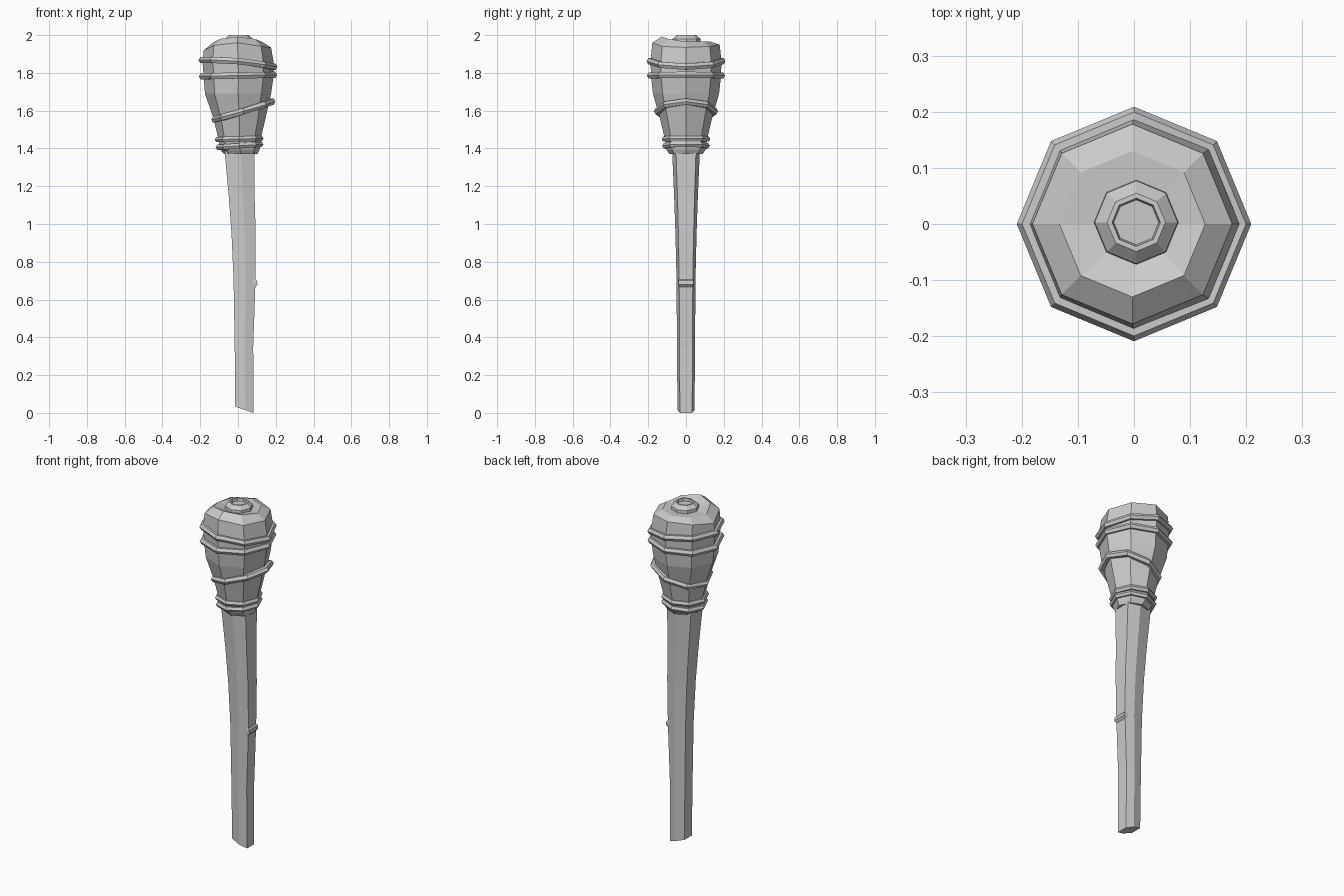
import bpy, math

if "Cube" in bpy.data.objects:
    bpy.data.objects.remove(bpy.data.objects["Cube"])

def mesh_object(name, verts, faces):
    me = bpy.data.meshes.new(name)
    me.from_pydata(verts, [], faces)
    me.update()
    ob = bpy.data.objects.new(name, me)
    bpy.context.collection.objects.link(ob)
    return ob

def loft(name, rings, closed=False):
    """Skin equal-sized rings; cap the ends, or join last to first."""
    n, m = len(rings[0]), len(rings)
    verts = [v for r in rings for v in r]
    faces = []
    for i in range(m if closed else m - 1):
        a, b = i * n, (i + 1) % m * n
        faces += [(a + j, a + (j + 1) % n, b + (j + 1) % n, b + j) for j in range(n)]
    if not closed:
        faces += [tuple(range(n))[::-1], tuple(range((m - 1) * n, m * n))]
    return mesh_object(name, verts, faces)

def octagon(r, z, cx=0.0, cy=0.0, turn=0.0):
    """Eight-sided ring; z may be one height or one per corner (from +x, counterclockwise)."""
    zs = z if isinstance(z, (list, tuple)) else [z] * 8
    return [(cx + r * math.cos(math.tau * k / 8 + turn),
             cy + r * math.sin(math.tau * k / 8 + turn), zs[k]) for k in range(8)]

# Bent wooden handle: z, left x, right x, half depth
SECTION = [(0.92, 0.72), (0.1, 1), (-0.9, 0.75), (-0.9, -0.75), (0.1, -1), (0.92, -0.72)]
stations = [(0.02, -0.015, 0.082, 0.045), (0.35, -0.018, 0.08, 0.048),
            (0.7, -0.024, 0.092, 0.05), (0.95, -0.035, 0.093, 0.056),
            (1.15, -0.05, 0.087, 0.063), (1.40, -0.073, 0.085, 0.074)]
rings = []
for z, x0, x1, d in stations:
    cx, h = (x0 + x1) / 2, (x1 - x0) / 2
    tilt = 0.018 if z < 0.1 else 0
    rings.append([(cx + h * sx / 0.91, sy * d, z - tilt * sx) for sx, sy in SECTION])
lowest = min(v[2] for v in rings[0])
rings[0] = [(x, y, z - lowest) for x, y, z in rings[0]]
loft("handle", rings)

# Small knot on the right of the handle
loft("handle_knot", [[(x, -w, z), (x, w, z), (0.05, w, z), (0.05, -w, z)]
                     for x, w, z in [(0.085, 0.035, 0.66), (0.103, 0.04, 0.68),
                                     (0.1, 0.04, 0.70), (0.085, 0.035, 0.715)]])

# Cloth head with an uneven rim and sunken top
rim = [1.935, 1.94, 1.95, 1.945, 1.92, 1.945, 1.96, 1.94]
crest = [1.965, 1.965, 1.965, 1.965, 1.96, 1.98, 1.992, 1.98]
loft("wrapped_head", [
    octagon(0.088, 1.37, 0.015), octagon(0.105, 1.395, 0.01),
    octagon(0.112, 1.45, 0.008), octagon(0.138, 1.56, 0.008),
    octagon(0.175, 1.69, 0.0), octagon(0.185, 1.78, 0.003),
    octagon(0.188, 1.86, 0.0), octagon(0.178, rim, -0.003),
    octagon(0.13, crest, -0.003), octagon(0.07, 1.962)])

# Raised plug with a shallow hole
loft("top_plug", [octagon(r, z, 0.004, 0.003) for r, z in
                  [(0.076, 1.95), (0.074, 1.98), (0.052, 2.0),
                   (0.043, 2.0), (0.040, 1.985)]])

# Rope bands: centre x, radius, left z, right z, lift of the front and back
def rope(name, cx, r, z_left, z_right, lift=0.0, tube=0.019):
    loops = []
    for k in range(8):
        a = math.tau * k / 8
        c, s = math.cos(a), math.sin(a)
        z = (z_left + z_right) / 2 + (z_right - z_left) / 2 * c + lift * s * s
        loops.append([(cx + (r + tube * math.cos(t)) * c, (r + tube * math.cos(t)) * s,
                       z + tube * math.sin(t))
                      for t in [math.tau * j / 6 for j in range(6)]])
    loft(name, loops, closed=True)

rope("rope_upper", 0.0, 0.190, 1.868, 1.832, 0.012)
rope("rope_second", 0.0, 0.188, 1.782, 1.790)
rope("rope_slanted", 0.028, 0.151, 1.553, 1.648, -0.004)
rope("rope_lower", 0.006, 0.113, 1.447, 1.453, 0.0, 0.016)
rope("rope_bottom", 0.008, 0.110, 1.406, 1.422, 0.0, 0.016)
